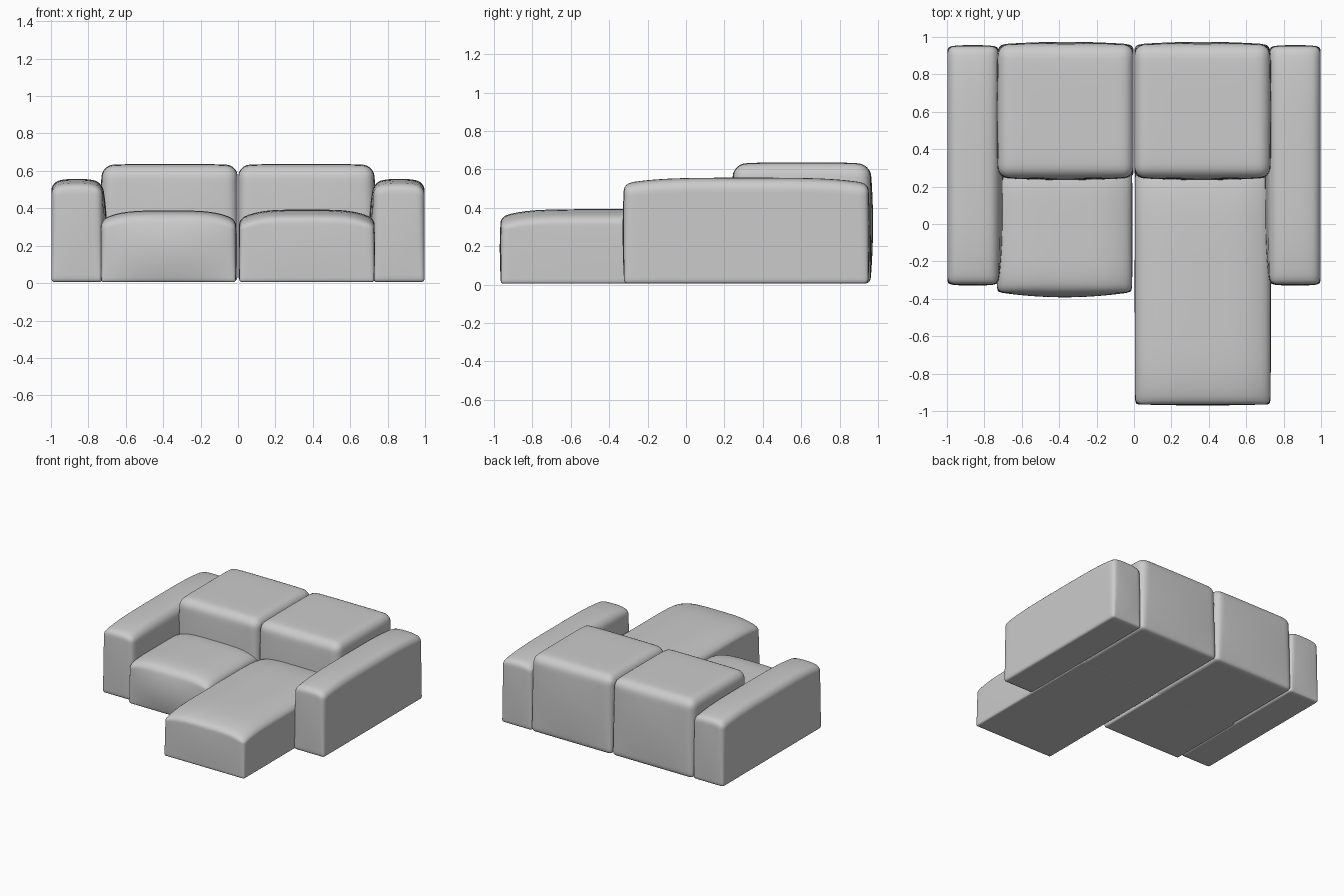
import bpy, bmesh, math
from mathutils import Vector

if "Cube" in bpy.data.objects:
    bpy.data.objects.remove(bpy.data.objects["Cube"])


def cushion(name, lo, hi, r_top, r_bot, bulge=((0, 0), (0, 0)), crown=(0, 0), power=(4, 4), cuts=23):
    """Soft block between lo and hi: rounded edges, bulged sides, crowned top."""
    bulge_x, bulge_y = bulge
    lo, hi = Vector(lo), Vector(hi)
    # the bulges push the sides back out to the given bounds
    lo += Vector((bulge_x[0], bulge_y[0], 0))
    hi -= Vector((bulge_x[1], bulge_y[1], 0))
    mid, half = (lo + hi) / 2, (hi - lo) / 2
    bm = bmesh.new()
    bmesh.ops.create_cube(bm, size=2)
    bmesh.ops.subdivide_edges(bm, edges=bm.edges[:], cuts=cuts, use_grid_fill=True)
    for v in bm.verts:
        # crowd the grid towards the edges
        n = Vector([math.sin(max(-1, min(1, c)) * math.pi / 2) for c in v.co])
        p = Vector([n[i] * half[i] for i in range(3)])
        r = r_bot + (r_top - r_bot) * (n.z + 1) / 2
        core = Vector([max(-half[i] + r, min(half[i] - r, p[i])) for i in range(3)])
        d = p - core
        if d.length > 1e-6:
            p = core + d.normalized() * r
        x, y, z = [max(-1, min(1, p[i] / half[i])) for i in range(3)]
        # sides swell
        p.x += x * (1 - y ** 4) * (1 - z * z) * bulge_x[x > 0]
        p.y += y * (1 - x * x) * (1 - z * z) * bulge_y[y > 0]
        # top falls away towards its edges
        drop = crown[0] * abs(x) ** power[0] + crown[1] * abs(y) ** power[1]
        p.z -= drop * ((z + 1) / 2) ** 2
        v.co = p + mid
    bmesh.ops.recalc_face_normals(bm, faces=bm.faces[:])
    for f in bm.faces:
        f.smooth = True
    mesh = bpy.data.meshes.new(name)
    bm.to_mesh(mesh)
    bm.free()
    obj = bpy.data.objects.new(name, mesh)
    bpy.context.collection.objects.link(obj)
    return obj


# Arms and back blocks, mirrored left and right
for side, s in (("left", -1), ("right", 1)):
    def span(a, b):
        return sorted((a * s, b * s))

    x0, x1 = span(0.70, 0.998)
    bx = (0.0, 0.025) if s < 0 else (0.025, 0.0)
    cushion(side + "_arm", (x0, -0.33, 0.005), (x1, 0.957, 0.557), 0.04, 0.02,
            (bx, (0.008, 0.008)), (0.025, 0.03), (3, 4))

    x0, x1 = span(0.002, 0.738)
    bx = (0.012, 0.0) if s < 0 else (0.0, 0.012)
    cushion(side + "_back", (x0, 0.235, 0.005), (x1, 0.974, 0.636), 0.062, 0.03,
            (bx, (0.012, 0.014)), (0.006, 0.012), (6, 6))

# Short seat on the left, long chaise seat on the right
cushion("left_seat", (-0.737, -0.392, 0.005), (-0.008, 0.30, 0.388), 0.035, 0.015,
        ((0.006, 0.004), (0.028, 0)), (0.05, 0.03), (4, 6))
cushion("chaise_seat", (0.004, -0.97, 0.005), (0.732, 0.30, 0.393), 0.035, 0.015,
        ((0.003, 0.003), (0.006, 0)), (0.05, 0.04), (4, 6))
